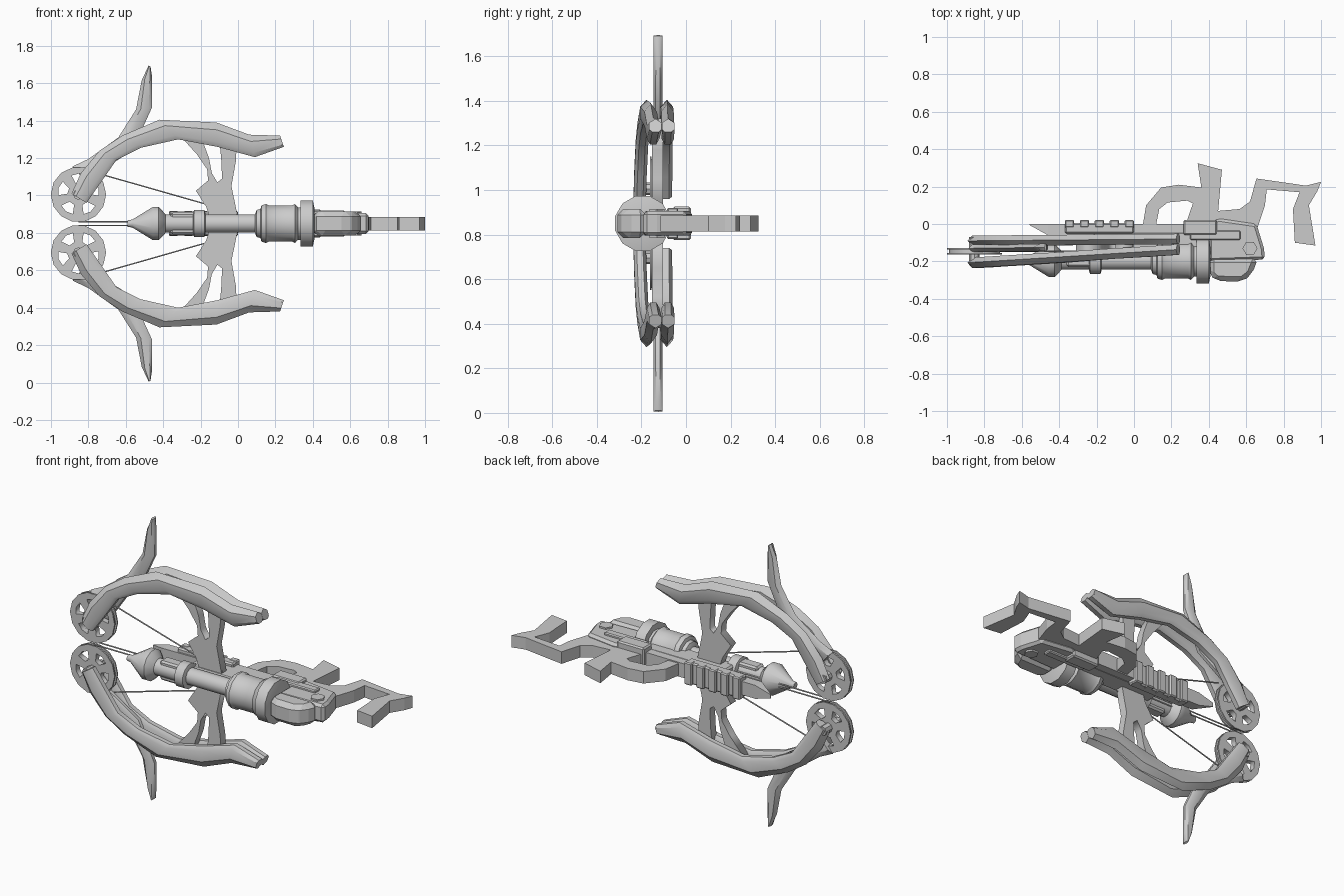
import bpy, bmesh, math
from mathutils import Vector, Matrix

if "Cube" in bpy.data.objects:
    bpy.data.objects.remove(bpy.data.objects["Cube"])

ZC = 0.85          # mirror height of the weapon
BY = -0.195        # y of the barrel axis


def add_mesh(name, verts, faces, smooth=False, bevel=0):
    bm = bmesh.new()
    vs = [bm.verts.new(v) for v in verts]
    for f in faces:
        bm.faces.new([vs[i] for i in f])
    bmesh.ops.recalc_face_normals(bm, faces=bm.faces)
    me = bpy.data.meshes.new(name)
    bm.to_mesh(me)
    bm.free()
    ob = bpy.data.objects.new(name, me)
    bpy.context.collection.objects.link(ob)
    if bevel:
        m = ob.modifiers.new("bevel", 'BEVEL')
        m.width, m.segments, m.limit_method = bevel, 1, 'ANGLE'
    if smooth:
        bpy.ops.object.select_all(action='DESELECT')
        ob.select_set(True)
        bpy.context.view_layer.objects.active = ob
        bpy.ops.object.shade_smooth_by_angle(angle=math.radians(35))
    return ob


def loft(name, rings, smooth=False, bevel=0):
    """Skin equal-length rings and cap both ends."""
    n = len(rings[0])
    faces = [(i * n + j, i * n + (j + 1) % n, (i + 1) * n + (j + 1) % n, (i + 1) * n + j)
             for i in range(len(rings) - 1) for j in range(n)]
    last = (len(rings) - 1) * n
    faces += [tuple(range(n)), tuple(range(last, last + n))]
    return add_mesh(name, [v for r in rings for v in r], faces, smooth, bevel)


def box(name, x, y, hz, bevel=0, zc=ZC):
    ring = lambda X: [(X, y[0], zc - hz), (X, y[1], zc - hz), (X, y[1], zc + hz), (X, y[0], zc + hz)]
    return loft(name, [ring(x[0]), ring(x[1])], bevel=bevel)


def prism(name, pts, hz, bevel=0):
    return loft(name, [[(x, y, ZC + d) for x, y in pts] for d in (-hz, hz)], bevel=bevel)


def lathe(name, prof, sides=12):
    ang = [2 * math.pi * (k + 0.5) / sides for k in range(sides)]
    return loft(name, [[(x, BY + r * math.cos(a), ZC + r * math.sin(a)) for a in ang]
                       for x, r in prof], smooth=True)


def rod(name, a, b, r, sides=6):
    a, b = Vector(a), Vector(b)
    q = (b - a).to_track_quat('Z', 'Y')
    off = [q @ Vector((r * math.cos(2 * math.pi * k / sides), r * math.sin(2 * math.pi * k / sides), 0))
           for k in range(sides)]
    return loft(name, [[p + o for o in off] for p in (a, b)])


def plate(name, loops, half, y):
    """Flat plate in the x-z plane; extra loops become holes."""
    cu = bpy.data.curves.new(name, 'CURVE')
    cu.dimensions, cu.fill_mode, cu.extrude = '2D', 'BOTH', half
    for pts in loops:
        sp = cu.splines.new('POLY')
        sp.points.add(len(pts) - 1)
        for p, (u, v) in zip(sp.points, pts):
            p.co = (u, v, 0, 1)
        sp.use_cyclic_u = True
    tmp = bpy.data.objects.new(name, cu)
    bpy.context.collection.objects.link(tmp)
    me = bpy.data.meshes.new_from_object(tmp.evaluated_get(bpy.context.evaluated_depsgraph_get()))
    bpy.data.objects.remove(tmp)
    me.transform(Matrix.Translation((0, y, 0)) @ Matrix.Rotation(math.pi / 2, 4, 'X'))
    ob = bpy.data.objects.new(name, me)
    bpy.context.collection.objects.link(ob)
    return ob


def blade(name, pairs, ys, t, s, smooth=True):
    """Sharp-edged bar between outer and inner edge points; ys = y at both ends."""
    rings = []
    x0, x1 = pairs[0][0][0], pairs[-1][0][0]
    for o, i in pairs:
        y = ys[0] + (ys[1] - ys[0]) * (o[0] - x0) / (x1 - x0)
        at = lambda f, d: (o[0] + (i[0] - o[0]) * f, y + d, ZC + s * (o[1] + (i[1] - o[1]) * f - ZC))
        rings.append([at(0, 0), at(.3, t), at(.8, t), at(1, t * .5), at(1, -t * .5), at(.8, -t), at(.3, -t)])
    return loft(name, rings, smooth)


# Barrel with nose cone, clamp and rear drum
lathe("nose_cone", [(-.59, .018), (-.565, .022), (-.455, .092), (-.425, .092), (-.39, .055), (-.385, .04)])
lathe("barrel_tube", [(-.39, .05), (.11, .05)])
lathe("barrel_clamp", [(-.24, .06), (-.235, .075), (-.18, .075), (-.175, .06)])
lathe("rear_drum", [(.09, .05), (.1, .075), (.12, .08), (.125, .1), (.15, .108), (.165, .1),
                    (.29, .1), (.305, .108), (.32, .09), (.335, .09), (.335, .127), (.4, .127), (.41, .08)])

# Underside rail with tapered front and ridged grip
loft("rail_bar", [[(x, y1, ZC - h), (x, y0, ZC - h), (x, y0, ZC + h), (x, y1, ZC + h)]
                  for x, y0, y1, h in [(-.56, -.005, 0, .012), (-.46, -.06, 0, .04), (.45, -.06, 0, .045)]])
box("rail_grip", (-.37, 0), (-.05, .006), .065, .008)
for k in range(5):
    x = -.37 + k * .08
    box("rail_ridge", (x, x + .05), (-.02, .022), .067, .006)
box("barrel_support", (-.22, .45), (-.17, -.04), .045, .01)
box("front_mount", (-.36, -.18), (-.23, -.16), .058, .01)

# Receiver
prism("receiver_upper", [(.4, -.2), (.7, -.19), (.695, -.13), (.655, .0), (.45, .03), (.4, 0)], .055, .015)
prism("receiver_lower", [(.4, -.18), (.4, -.27), (.44, -.305), (.58, -.308), (.63, -.27), (.665, -.18)], .065, .028)
box("side_plate", (.265, .445), (-.06, .022), .075, .008)
box("side_slide", (.3, .57), (-.085, -.035), .07, .006)
rod("receiver_bolt", (.62, -.13, ZC - .065), (.62, -.13, ZC + .065), .04)

# Trigger guard, hand grip and shoulder stock in one outline
prism("grip_and_stock", [
    (.045, -.02), (.065, .10), (.145, .195), (.24, .21), (.36, .195), (.34, .325), (.47, .29),
    (.45, .07), (.565, .08), (.62, .12), (.655, .243), (.92, .205), (1, .225), (.98, .175),
    (.935, .10), (.97, -.115), (.86, -.1), (.85, .08), (.885, .17), (.71, .185), (.70, .1),
    (.66, -.02), (.27, -.02), (.315, .11), (.285, .125), (.18, .115), (.135, .08), (.115, -.02)], .036)

# Paired upper and lower bow halves
LIMB = [((-.89, 1.01), (-.81, .96)), ((-.84, 1.12), (-.74, 1.06)), ((-.74, 1.24), (-.65, 1.19)),
        ((-.62, 1.32), (-.52, 1.255)), ((-.42, 1.405), (-.32, 1.30)), ((-.115, 1.39), (-.11, 1.26)),
        ((.06, 1.325), (.09, 1.205)), ((.225, 1.32), (.245, 1.26))]
SPIKE = [((-.885, 1.155), (-.82, 1.08)), ((-.80, 1.195), (-.72, 1.14)), ((-.64, 1.31), (-.565, 1.24)),
         ((-.545, 1.46), (-.46, 1.47)), ((-.515, 1.615), (-.46, 1.64)), ((-.478, 1.695), (-.468, 1.69))]
RISER = [(-.31, 1.32), (-.22, 1.22), (-.165, 1.14), (-.16, 1.08), (-.225, 1.025), (-.17, .94), (-.15, .88),
         (0, .88), (-.035, 1.05), (-.012, 1.18), (-.005, 1.3), (-.1, 1.3), (-.09, 1.2), (-.085, 1.09),
         (-.11, 1.07), (-.14, 1.12), (-.155, 1.2), (-.2, 1.32)]
WX, WZ, WY = -.853, .155, -.145

for s, side in ((1, "upper"), (-1, "lower")):
    blade(side + "_limb_back", LIMB, (-.09, -.08), .028, s)
    blade(side + "_limb_front", LIMB, (-.207, -.137), .028, s)
    blade(side + "_spike", SPIKE, (-.13, -.125), .02, s)
    plate(side + "_riser", [[(x, ZC + s * (z - ZC)) for x, z in RISER]], .024, -.128)

    # Spoked wheel: two flanges around a slightly smaller core
    wz = ZC + s * WZ
    polar = lambda r, a: (WX + r * math.cos(a), wz + s * r * math.sin(a))
    holes = []
    for k in range(5):
        a = 2 * math.pi * k / 5 + .3
        holes.append([polar(.06, a - .25), polar(.108, a - .36), polar(.112, a),
                      polar(.108, a + .36), polar(.06, a + .25)])
    for part, r, half, y in (("core", .137, .01, WY), ("flange", .148, .004, WY - .013),
                             ("flange", .148, .004, WY + .013)):
        rim = [polar(r, 2 * math.pi * k / 14) for k in range(14)]
        plate(side + "_wheel_" + part, [rim] + holes, half, y)
    rod(side + "_axle", (WX, -.22, wz), (WX, -.07, wz), .028, 8)

    # Strings
    rod(side + "_cable", (-.72, WY, ZC + s * .26), (.0, WY, ZC + s * .055), .004)
    rod(side + "_bowstring", (WX, WY, ZC + s * .01), (-.1, WY, ZC + s * .01), .004)
